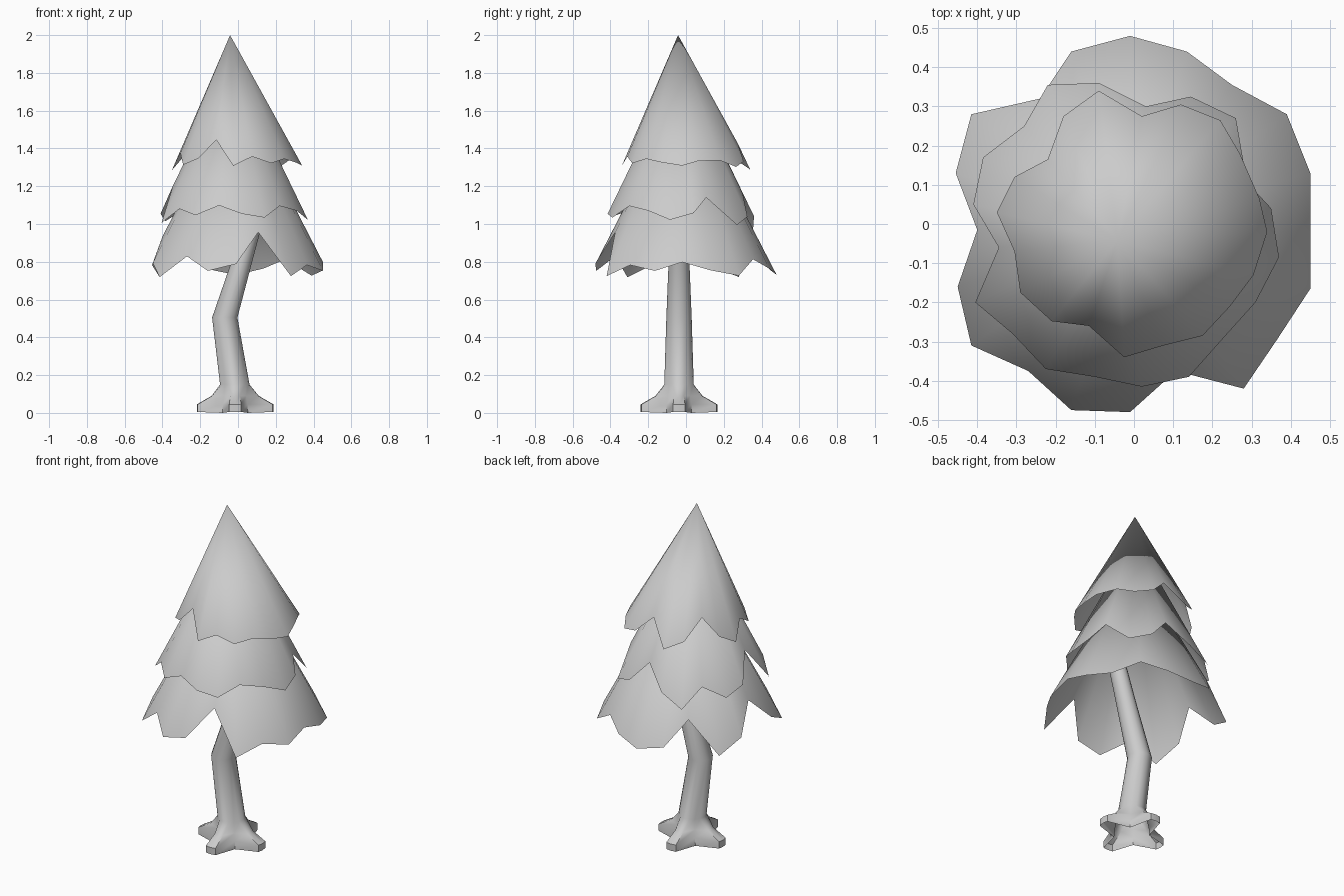
import bpy, math
from mathutils import Vector

if "Cube" in bpy.data.objects:
    bpy.data.objects.remove(bpy.data.objects["Cube"])


def make_object(name, verts, faces, sharp=None):
    mesh = bpy.data.meshes.new(name)
    mesh.from_pydata(verts, [], faces)
    mesh.update()
    obj = bpy.data.objects.new(name, mesh)
    bpy.context.collection.objects.link(obj)
    for p in mesh.polygons:
        p.use_smooth = True
    return obj


def foliage(name, apex, centre, radius, height, rim):
    """Open oblique cone; each rim point is dropped onto the cone surface."""
    a, c = Vector(apex[:2]), Vector(centre)
    verts = [apex]
    for p in sorted(rim, key=lambda q: math.atan2(q[1], q[0])):
        t = 1.0
        for _ in range(30):
            t = (Vector(p) - a.lerp(c, t)).length / radius
        verts.append((p[0], p[1], apex[2] - t * height))
    n = len(rim)
    faces = [(0, 1 + i, 1 + (i + 1) % n) for i in range(n)]
    make_object(name, verts, faces)


# Jagged foliage layers, rim points as seen from above
foliage("top_foliage", (-.042, -.042, 2.0), (0, 0), .34, .69, [
    (-.09, .34), (.02, .275), (.12, .305), (.22, .265), (.27, .18),
    (.32, .065), (.34, -.02), (.305, -.13), (.245, -.21), (.175, -.285),
    (.075, -.31), (-.025, -.34), (-.115, -.26), (-.21, -.248),
    (-.29, -.175), (-.305, -.07), (-.35, .03), (-.305, .12),
    (-.22, .165), (-.18, .275)])

foliage("middle_foliage", (-.03, -.03, 1.85), (-.03, -.03), .40, .82, [
    (-.22, .355), (-.09, .36), (.03, .30), (.145, .325), (.26, .27),
    (.288, .107), (.35, .04), (.37, -.085), (.31, -.20), (.22, -.30),
    (.14, -.39), (.02, -.415), (-.10, -.39), (-.225, -.37), (-.31, -.28),
    (-.405, -.2), (-.345, -.06), (-.41, .05), (-.385, .17), (-.28, .25)])

foliage("lower_foliage", (-.01, -.015, 1.69), (-.01, -.015), .49, .95, [
    (-.01, .48), (.135, .44), (.25, .355), (.39, .28), (.45, .13),
    (.45, -.02), (.45, -.165), (.365, -.295), (.28, -.42), (.107, -.375),
    (-.01, -.48), (-.16, -.475), (-.27, -.375), (-.415, -.31),
    (-.45, -.16), (-.40, -.015), (-.455, .13), (-.415, .28),
    (-.24, .32), (-.16, .44)])

# Bent trunk with four flared roots:
# centre x, z, root radius, valley radius, angle of the root's side points,
# z of valley points
rings = [
    (-.015, .005, .203, .095, 9, .0),
    (-.015, .045, .203, .092, 9, .045),
    (-.015, .09, .125, .083, 12, .09),
    (-.017, .15, .078, .075, 22.5, .15),
    (-.070, .505, .067, .067, 22.5, .505),
    (.020, .80, .055, .055, 22.5, .80),
    (.115, 1.12, .045, .045, 22.5, 1.12),
]
verts, faces = [], []
for cx, z, tip, valley, side, vz in rings:
    for q in range(4):
        for ang, r, h in ((-side, tip * .99, z), (0, tip, z),
                          (side, tip * .99, z), (45, valley, vz)):
            t = math.radians(q * 90 + ang)
            verts.append((cx + r * math.cos(t), -.037 + r * math.sin(t), h))
for k in range(len(rings) - 1):
    for i in range(16):
        j = (i + 1) % 16
        faces.append((k * 16 + i, k * 16 + j, k * 16 + 16 + j, k * 16 + 16 + i))
trunk = make_object("trunk", verts, faces)
bpy.context.view_layer.objects.active = trunk
trunk.select_set(True)
bpy.ops.object.shade_smooth_by_angle(angle=math.radians(50))
